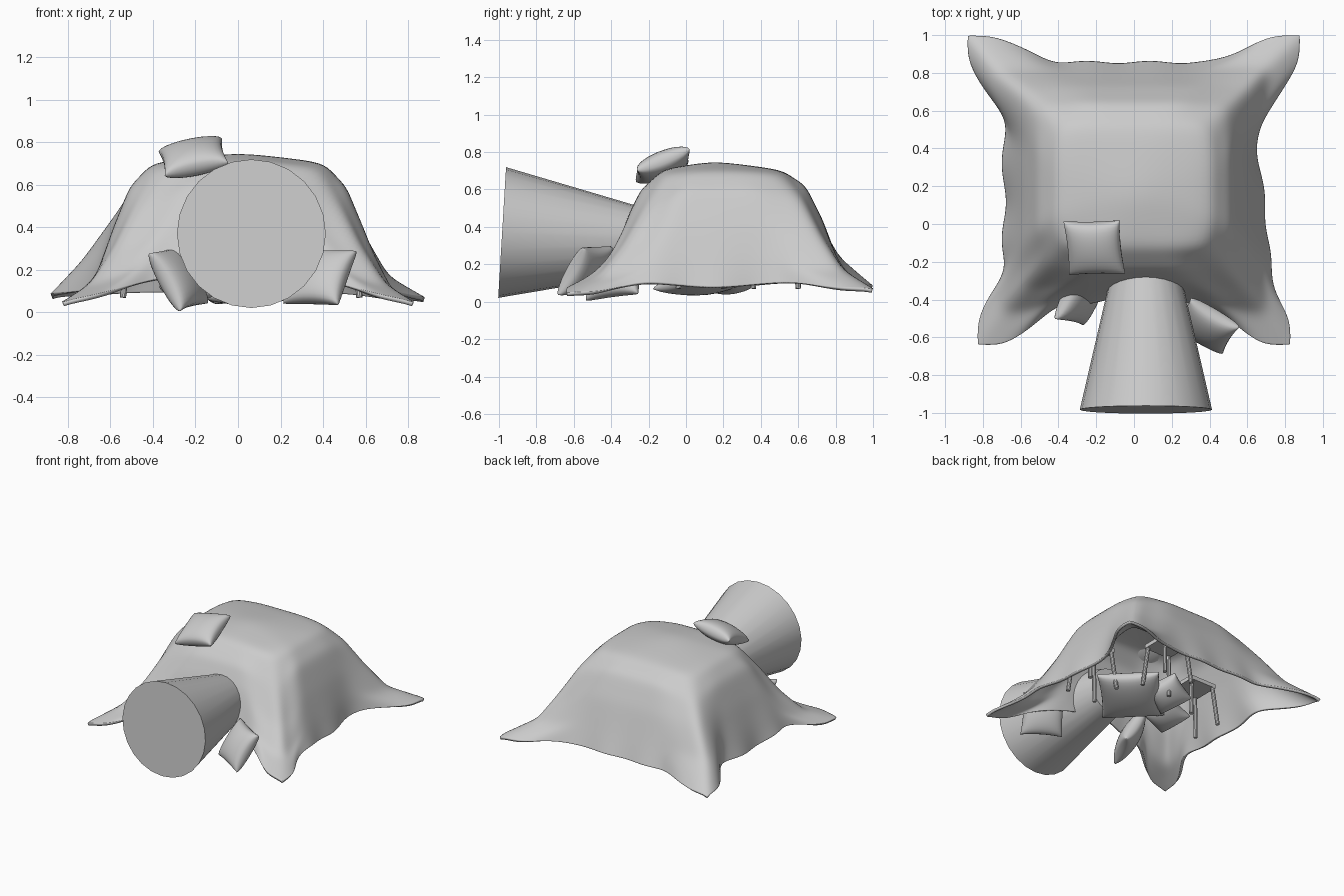
import bpy, math
from mathutils import Vector, Matrix

if "Cube" in bpy.data.objects:
    bpy.data.objects.remove(bpy.data.objects["Cube"])

def make(name, verts, faces, smooth=True):
    me = bpy.data.meshes.new(name)
    me.from_pydata(verts, [], faces)
    ob = bpy.data.objects.new(name, me)
    bpy.context.collection.objects.link(ob)
    for p in me.polygons:
        p.use_smooth = smooth
    return ob

# Blanket: profiles from the centre to the hem, (outward distance, height)
MID = {
    'side': [(0, .755), (.4, .705), (.51, .59), (.585, .4), (.645, .22), (.695, .06)],
    'back': [(0, .755), (.36, .705), (.49, .62), (.58, .44), (.65, .25), (.715, .08)],
    'front': [(0, .755), (.27, .71), (.39, .6), (.45, .48), (.5, .35), (.55, .22)]}
# corner ridges: (x, y distance, height)
BACK = [(0, 0, .755), (.39, .37, .69), (.5, .48, .55), (.6, .575, .36), (.71, .69, .17), (.9, .87, .06)]
BACK_LEFT = [(0, 0, .755), (.39, .37, .69), (.51, .48, .56), (.61, .57, .42), (.74, .67, .24), (.9, .87, .07)]
FRONT = [(0, 0, .755), (.38, .27, .685), (.49, .38, .5), (.59, .49, .3), (.7, .62, .13), (.845, .81, .04)]
CY = .15

def sample(table, m):
    f = min(m * 5, 4.9999)
    i = int(f)
    return Vector(table[i]).lerp(Vector(table[i + 1]), f - i)

def ramp(c, a, b):
    t = min(1, max(0, (c - a) / (b - a)))
    return t * t * (3 - 2 * t)

def drape(u, v):
    m = max(abs(u), abs(v))
    if m < 1e-6:
        return (0, CY, .755)
    cx, cy, cz = sample(FRONT if v < 0 else BACK_LEFT if u < 0 else BACK, m)
    c = min(abs(u), abs(v)) / m
    # wide blunt lobes at the hem
    w = ramp(c, .42, .9)
    wz = w
    sx, sy = math.copysign(1, u), math.copysign(1, v)
    ripple = .014 * m ** 5 * (1 - w)
    if abs(u) >= abs(v):
        o, z = sample(MID['side'], m)
        x = o + (cx - o) * w + ripple * math.sin(13 * v + sx)
        if u > 0:
            x += .03 * m ** 3 * (1 - w) * math.sin(-5 * v - .2)
        z += .03 * m ** 6 * math.sin(c * math.pi) ** 2
        y = cy * c
    else:
        o, z = sample(MID['back' if v > 0 else 'front'], m)
        y = o + (cy - o) * w + ripple * .6 * math.sin(17 * u)
        x = cx * c
        if v < 0:
            wz = w + (c - w) * m ** 4
            y += .04 * m ** 4 * math.sin(c * math.pi) ** 2
    return (sx * x, CY + sy * y, z + (cz - z) * wz)

N = 90
verts = [drape(2 * i / N - 1, 2 * j / N - 1) for j in range(N + 1) for i in range(N + 1)]
faces = [(j * (N + 1) + i, j * (N + 1) + i + 1, (j + 1) * (N + 1) + i + 1, (j + 1) * (N + 1) + i)
         for j in range(N) for i in range(N)]
blanket = make('blanket', verts, faces)
sm = blanket.modifiers.new('soften', 'SMOOTH')
sm.factor, sm.iterations = .5, 22
so = blanket.modifiers.new('thickness', 'SOLIDIFY')
so.thickness = .02

# Pillows: two puffed sheets joined at the rim, with pinched sides
def pillow(name, centre, ax, ay, size=.31, thick=.14, n=16):
    ax = Vector(ax).normalized()
    az = ax.cross(Vector(ay)).normalized()
    ay = az.cross(ax)
    rot = Matrix((ax, ay, az)).transposed()
    vs, fs, index = [], [], {}
    for s in (1, -1):
        for j in range(n + 1):
            for i in range(n + 1):
                rim = i in (0, n) or j in (0, n)
                key = (i, j, 0 if rim else s)
                if key in index:
                    continue
                u = math.sin((i / n - .5) * math.pi)
                v = math.sin((j / n - .5) * math.pi)
                p = Vector((u * (1 - .07 * (1 - v * v)) * size / 2,
                            v * (1 - .07 * (1 - u * u)) * size / 2,
                            s * thick / 2 * max(0, (1 - u * u) * (1 - v * v)) ** .36))
                index[key] = len(vs)
                vs.append(rot @ p + Vector(centre))
        get = lambda i, j: index.get((i, j, s), index.get((i, j, 0)))
        for j in range(n):
            for i in range(n):
                f = (get(i, j), get(i + 1, j), get(i + 1, j + 1), get(i, j + 1))
                fs.append(f if s > 0 else f[::-1])
    return make(name, vs, fs)

pillow('top_pillow', (-.21, -.125, .73), (.97, .02, .2), (0, .9, .38), .305)
pillow('front_right_pillow', (.385, -.54, .165), (.85, -.5, -.02), (.37, .43, .85), .3)
pillow('front_left_pillow', (-.28, -.38, .16), (.42, .9, .12), (-.46, .1, .86), .31)
pillow('floor_pillow', (.14, .13, .12), (.7, -.7, 0), (.6, .6, .2), .44, .14)
pillow('back_pillow', (-.06, .3, .13), (.8, .3, .3), (-.3, .8, .3), .25)
pillow('left_pillow', (-.22, .08, .12), (.9, .2, .2), (-.2, .9, .2), .25)

# Entrance tunnel: tapered cylinder running under the blanket
axis = Vector((0, 1, -.06)).normalized()
L = .8
bpy.ops.mesh.primitive_cone_add(vertices=24, radius1=.35, radius2=.165, depth=L,
                                location=Vector((.063, -.983, .37)) + axis * L / 2,
                                rotation=axis.to_track_quat('Z', 'Y').to_euler())
bpy.context.object.name = 'entrance_tunnel'
bpy.ops.object.shade_smooth_by_angle()

# Chairs holding up the blanket
def rod(name, a, b, r=.015):
    a, b = Vector(a), Vector(b)
    bpy.ops.mesh.primitive_cylinder_add(vertices=10, radius=r, depth=(b - a).length, location=(a + b) / 2,
                                        rotation=(b - a).to_track_quat('Z', 'Y').to_euler())
    bpy.context.object.name = name
    bpy.ops.object.shade_smooth_by_angle()

def chair(name, x, y, half=.11, seat=.38):
    bpy.ops.mesh.primitive_cube_add(size=1, location=(x, y, seat))
    bpy.context.object.name = name + '_seat'
    bpy.context.object.scale = (half * 2, half * 2, .03)
    for sx in (-1, 1):
        for sy in (-1, 1):
            rod(name + '_leg', (x + sx * half * 1.1, y + sy * half * 1.1, .07),
                (x + sx * half * .85, y + sy * half * .85, seat))

chair('left_chair', -.42, .15)
chair('right_chair', .45, .08)
chair('back_chair', .1, .48)
